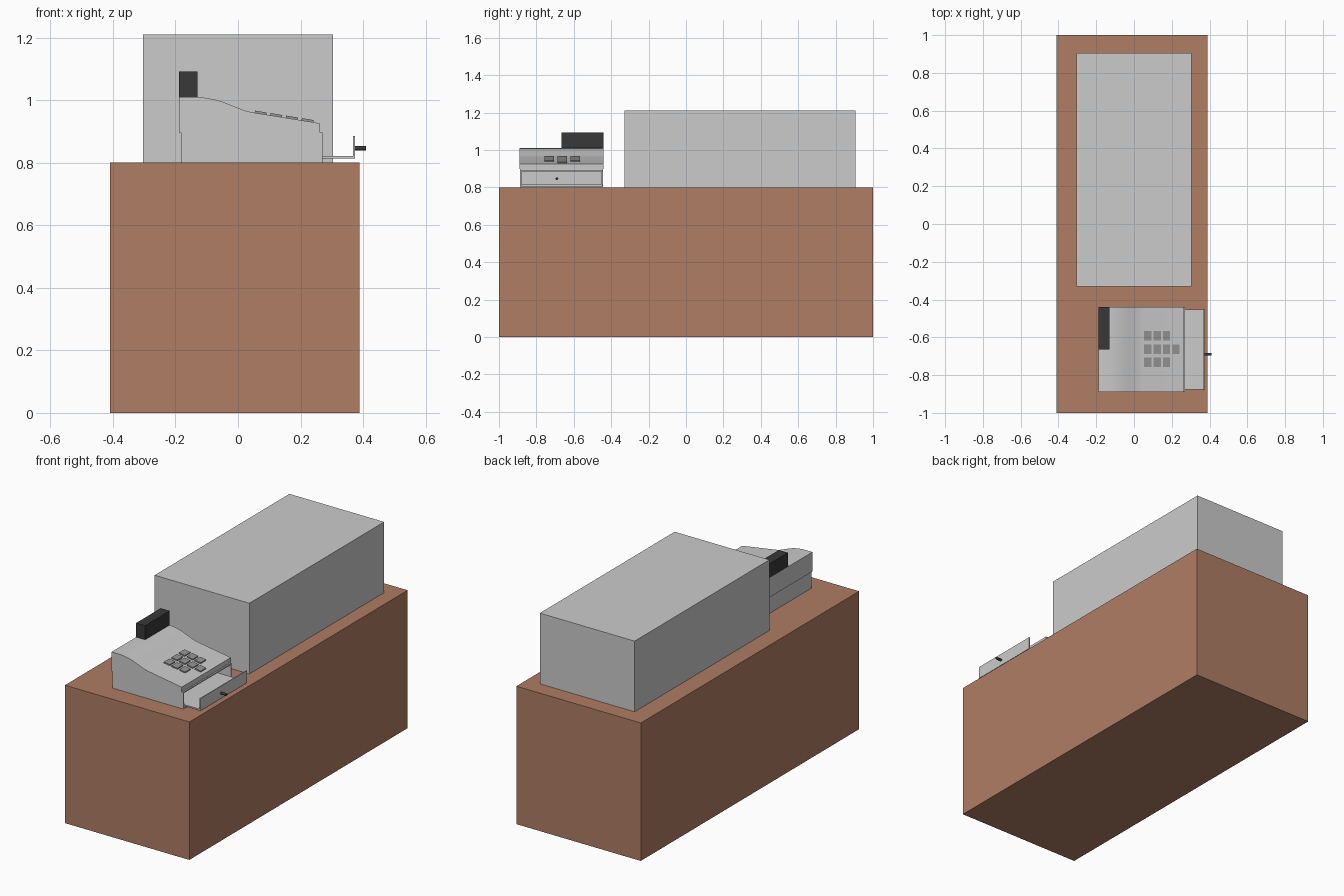
import bpy, bmesh, math
from mathutils import Matrix, Vector

if "Cube" in bpy.data.objects:
    bpy.data.objects.remove(bpy.data.objects["Cube"])


def material(name, rgb):
    m = bpy.data.materials.new(name)
    m.diffuse_color = (*rgb, 1)
    m.use_nodes = True
    m.node_tree.nodes["Principled BSDF"].inputs["Base Color"].default_value = m.diffuse_color
    return m


WOOD = material("brown_wood", (0.43, 0.205, 0.127))
DARK = material("dark_plastic", (0.04, 0.04, 0.04))
KEY = material("key_grey", (0.3, 0.3, 0.3))


def finish(name, bm, mat=None):
    bmesh.ops.recalc_face_normals(bm, faces=bm.faces)
    mesh = bpy.data.meshes.new(name)
    bm.to_mesh(mesh)
    bm.free()
    ob = bpy.data.objects.new(name, mesh)
    bpy.context.collection.objects.link(ob)
    if mat:
        mesh.materials.append(mat)
    return ob


def box_bm(x, y, z):
    size = Vector((x[1] - x[0], y[1] - y[0], z[1] - z[0]))
    mid = Vector((sum(x) / 2, sum(y) / 2, sum(z) / 2))
    bm = bmesh.new()
    bmesh.ops.create_cube(bm, size=1, matrix=Matrix.Translation(mid) @ Matrix.Diagonal((*size, 1)))
    return bm


def box(name, x, y, z, mat=None):
    return finish(name, box_bm(x, y, z), mat)


# Counter and the large case on it
box("counter", (-0.41, 0.388), (-1, 1), (0, 0.8), WOOD)
box("display_case", (-0.304, 0.304), (-0.33, 0.905), (0.8, 1.21))

# Register base, hollowed out from the front for the drawer
bm = box_bm((-0.183, 0.27), (-0.887, -0.443), (0.8, 0.897))
front = max(bm.faces, key=lambda f: f.calc_center_median().x)
bmesh.ops.inset_region(bm, faces=[front], thickness=0.01)
cavity = bmesh.ops.extrude_discrete_faces(bm, faces=[front])["faces"][0]
bmesh.ops.translate(bm, verts=cavity.verts, vec=(-0.43, 0, 0))
finish("register_base", bm)

# Register body: side profile extruded along y
profile = [(-0.188, 0.897), (-0.188, 1.01), (-0.13, 1.01), (-0.1, 1.007), (-0.075, 1.002),
           (-0.05, 0.995), (-0.025, 0.985), (0, 0.975), (0.02, 0.967), (0.045, 0.961),
           (0.262, 0.926), (0.262, 0.897)]
bm = bmesh.new()
side = bm.faces.new([bm.verts.new((x, -0.89, z)) for x, z in profile])
ext = bmesh.ops.extrude_face_region(bm, geom=[side], use_keep_orig=True)
bmesh.ops.translate(bm, verts=[g for g in ext["geom"] if isinstance(g, bmesh.types.BMVert)],
                    vec=(0, 0.45, 0))
body = finish("register_body", bm)
bpy.context.view_layer.objects.active = body
body.select_set(True)
bpy.ops.object.shade_smooth_by_angle(angle=math.radians(30))
body.select_set(False)

# Customer display block
box("price_display", (-0.188, -0.13), (-0.665, -0.44), (1.008, 1.092), DARK)

# Keypad on the sloped front: 3 x 3 plus one extra key
tilt = math.atan2(0.035, 0.217)
spots = [(c, r) for c in range(3) for r in (-1, 0, 1)] + [(3, 0)]
for i, (col, row) in enumerate(spots):
    x = 0.072 + 0.05 * col
    key = box(f"key_{i + 1}", (-0.019, 0.019), (-0.025, 0.025), (-0.006, 0.006), KEY)
    key.location = (x, -0.662 + 0.07 * row, 0.961 - (x - 0.045) * math.tan(tilt) + 0.001)
    key.rotation_euler.y = tilt

# Open drawer: tray floor, front panel and knob
box("drawer_tray", (-0.12, 0.37), (-0.877, -0.453), (0.814, 0.822))
box("drawer_front", (0.368, 0.374), (-0.88, -0.45), (0.814, 0.885))
bm = bmesh.new()
bmesh.ops.create_cone(bm, cap_ends=True, segments=16, radius1=0.007, radius2=0.007, depth=0.036,
                      matrix=Matrix.Translation((0.392, -0.69, 0.846)) @ Matrix.Rotation(math.pi / 2, 4, 'Y'))
finish("drawer_knob", bm, DARK)
